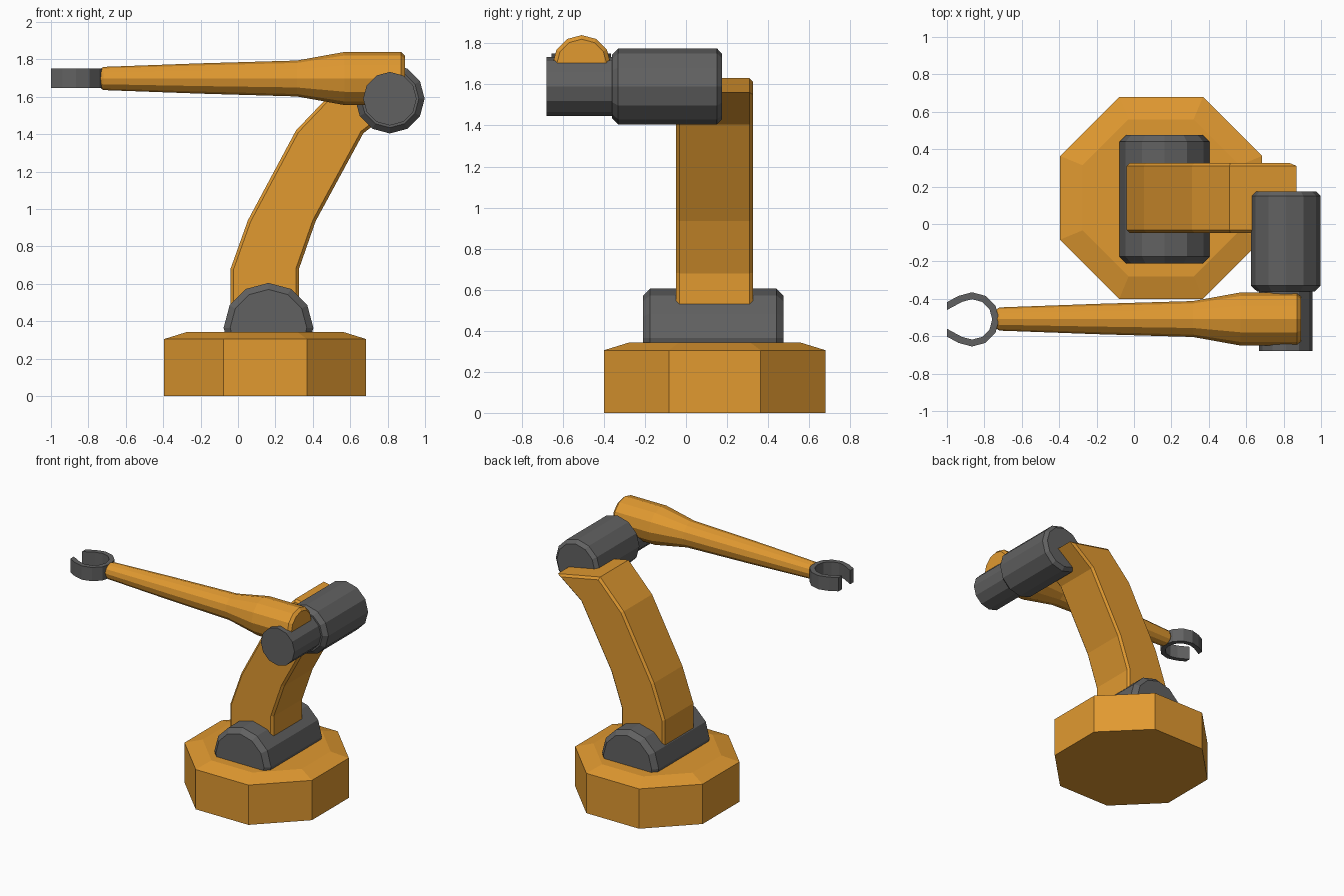
import bpy, bmesh
from math import sin, cos, pi
from mathutils import Vector

if "Cube" in bpy.data.objects:
    bpy.data.objects.remove(bpy.data.objects["Cube"])


def material(name, rgb):
    m = bpy.data.materials.new(name)
    m.diffuse_color = (*rgb, 1)
    m.use_nodes = True
    m.node_tree.nodes["Principled BSDF"].inputs["Base Color"].default_value = m.diffuse_color
    return m


ORANGE = material("orange_paint", (0.75, 0.32, 0.03))
DARK = material("dark_metal", (0.12, 0.12, 0.12))


def finish(name, bm, mat):
    bmesh.ops.recalc_face_normals(bm, faces=bm.faces)
    me = bpy.data.meshes.new(name)
    bm.to_mesh(me)
    bm.free()
    me.materials.append(mat)
    ob = bpy.data.objects.new(name, me)
    bpy.context.collection.objects.link(ob)
    return ob


def turned(name, axis, centre, stations, sides, mat, phase=0.0):
    """Solid turned around an axis; stations are (position on axis, radius)."""
    u, v, w = {"x": ((0, 1, 0), (0, 0, 1), (1, 0, 0)),
               "y": ((1, 0, 0), (0, 0, 1), (0, 1, 0)),
               "z": ((1, 0, 0), (0, 1, 0), (0, 0, 1))}[axis]
    u, v, w, c = Vector(u), Vector(v), Vector(w), Vector(centre)
    bm = bmesh.new()
    rings = []
    for t, r in stations:
        angles = [2 * pi * i / sides + phase for i in range(sides)]
        rings.append([bm.verts.new(c + w * t + u * r * cos(a) + v * r * sin(a))
                      for a in angles])
    for a, b in zip(rings, rings[1:]):
        for i in range(sides):
            j = (i + 1) % sides
            bm.faces.new((a[i], a[j], b[j], b[i]))
    bm.faces.new(rings[0])
    bm.faces.new(rings[-1])
    return finish(name, bm, mat)


def prism(name, points, depth, mat, rim=0.0):
    """Extrude a closed outline by depth, optionally chamfering both rims."""
    bm = bmesh.new()
    cap = bm.faces.new([bm.verts.new(p) for p in points])
    ext = bmesh.ops.extrude_face_region(bm, geom=[cap], use_keep_orig=True)
    moved = [g for g in ext["geom"] if isinstance(g, bmesh.types.BMVert)]
    bmesh.ops.translate(bm, verts=moved, vec=depth)
    if rim:
        caps = [f for f in bm.faces if len(f.verts) > 4]
        edges = list({e for f in caps for e in f.edges})
        bmesh.ops.bevel(bm, geom=edges, offset=rim, segments=1,
                        affect='EDGES', clamp_overlap=True)
    return finish(name, bm, mat)


# Octagonal base with sloped shoulder
k = 1 / cos(pi / 8)
turned("base", "z", (0.145, 0.14, 0),
       [(0, 0.54 * k), (0.305, 0.54 * k), (0.342, 0.42 * k)], 8, ORANGE, pi / 8)

# Shoulder joint drum
turned("shoulder_joint", "y", (0.163, 0, 0.365),
       [(-0.21, 0.205), (-0.175, 0.24), (0.44, 0.24), (0.475, 0.205)], 12, DARK)

# Bent upper arm
left = [(-0.04, 0.38), (-0.04, 0.68), (0.053, 0.94), (0.31, 1.42), (0.51, 1.63)]
right = [(0.87, 1.56), (0.67, 1.405), (0.415, 0.935), (0.326, 0.68), (0.326, 0.38)]
prism("upper_arm", [(x, -0.048, z) for x, z in left + right],
      (0, 0.374, 0), ORANGE, rim=0.016)

# Elbow drum and its narrower motor end
turned("elbow_joint", "y", (0.812, 0, 1.59),
       [(-0.36, 0.155), (-0.33, 0.186), (0.15, 0.186), (0.175, 0.16)], 12, DARK)
turned("elbow_motor", "y", (0.812, 0, 1.59),
       [(-0.68, 0.143), (-0.34, 0.143)], 12, DARK)

# Tapered forearm
turned("forearm", "x", (0, -0.508, 1.698),
       [(-0.748, 0.042), (-0.72, 0.062), (-0.2, 0.081), (0.315, 0.096),
        (0.57, 0.142), (0.872, 0.142), (0.893, 0.122)], 12, ORANGE)

# Open gripper ring with flat cut tips
outer = [(0.145 * cos(a), 0.145 * sin(a)) for a in [pi * i / 6 for i in range(-4, 5)]]
inner = [(0.108 * cos(a), 0.108 * sin(a)) for a in [pi * i / 6 for i in range(4, -5, -1)]]
outline = ([(-0.134, -0.092)] + outer + [(-0.134, 0.092), (-0.134, 0.05)]
           + inner + [(-0.134, -0.05)])
prism("gripper", [(x - 0.866, y - 0.51, 1.646) for x, y in outline],
      (0, 0, 0.105), DARK)
